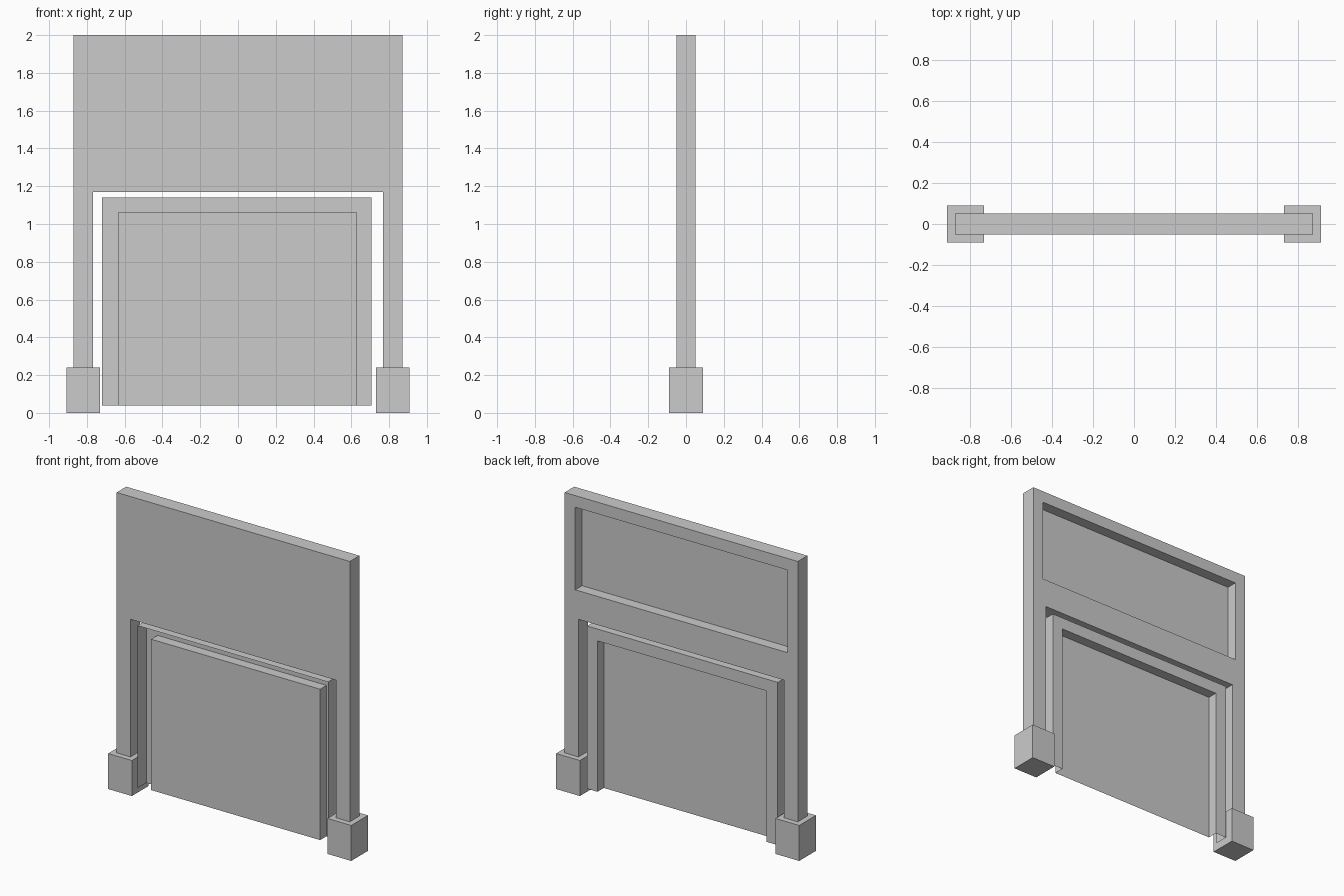
import bpy

if "Cube" in bpy.data.objects:
    bpy.data.objects.remove(bpy.data.objects["Cube"])


def mesh_object(name, verts, faces):
    mesh = bpy.data.meshes.new(name)
    mesh.from_pydata(verts, [], faces)
    mesh.update()
    obj = bpy.data.objects.new(name, mesh)
    bpy.context.collection.objects.link(obj)
    return obj


def extrude_y(name, outline, y0, y1):
    """Solid from a clockwise-free x/z outline (counter-clockwise seen from the front)."""
    n = len(outline)
    verts = [(x, y, z) for y in (y0, y1) for x, z in outline]
    faces = [tuple(range(n)), tuple(reversed(range(n, 2 * n)))]
    faces += [(i, i + n, (i + 1) % n + n, (i + 1) % n) for i in range(n)]
    return mesh_object(name, verts, faces)


def rect(x0, x1, z0, z1):
    return [(x0, z0), (x1, z0), (x1, z1), (x0, z1)]


# Arch frame: two posts joined by the upper panel
W, IN, TOP, ARCH, FOOT, T = 0.872, 0.768, 2.0, 1.17, 0.24, 0.051
frame = extrude_y("arch_frame", [
    (-W, FOOT), (-IN, FOOT), (-IN, ARCH), (IN, ARCH),
    (IN, FOOT), (W, FOOT), (W, TOP), (-W, TOP)], -T, T)

# Recess in the back of the upper panel
cutter = extrude_y("recess_cutter", rect(-0.793, 0.793, 1.363, 1.921), -0.022, 0.2)
cutter.hide_render = True
cutter.hide_viewport = True
cut = frame.modifiers.new("back_recess", 'BOOLEAN')
cut.operation = 'DIFFERENCE'
cut.solver = 'EXACT'
cut.object = cutter

# Feet
for side, cx in (("left", -0.82), ("right", 0.82)):
    extrude_y(side + "_foot", rect(cx - 0.089, cx + 0.089, 0, FOOT), -0.089, 0.089)

# Lower panel: thin folded sheet, open at the bottom (rim, flange, raised centre)
stages = [(-0.719, 0.707, 1.14, -0.048), (-0.719, 0.707, 1.14, 0.047),
          (-0.635, 0.629, 1.06, 0.047), (-0.635, 0.629, 1.06, -0.021)]
BOTTOM = 0.04
verts, faces = [], []
for x0, x1, top, y in stages:
    verts += [(x0, y, BOTTOM), (x0, y, top), (x1, y, top), (x1, y, BOTTOM)]
for s in range(len(stages) - 1):
    for i in range(3):
        a = s * 4 + i
        faces.append((a, a + 1, a + 5, a + 4))
last = 4 * (len(stages) - 1)
faces.append((last, last + 1, last + 2, last + 3)[::-1])
for k in range(len(faces) - 1):
    faces[k] = faces[k][::-1]
mesh_object("lower_panel", verts, faces)
